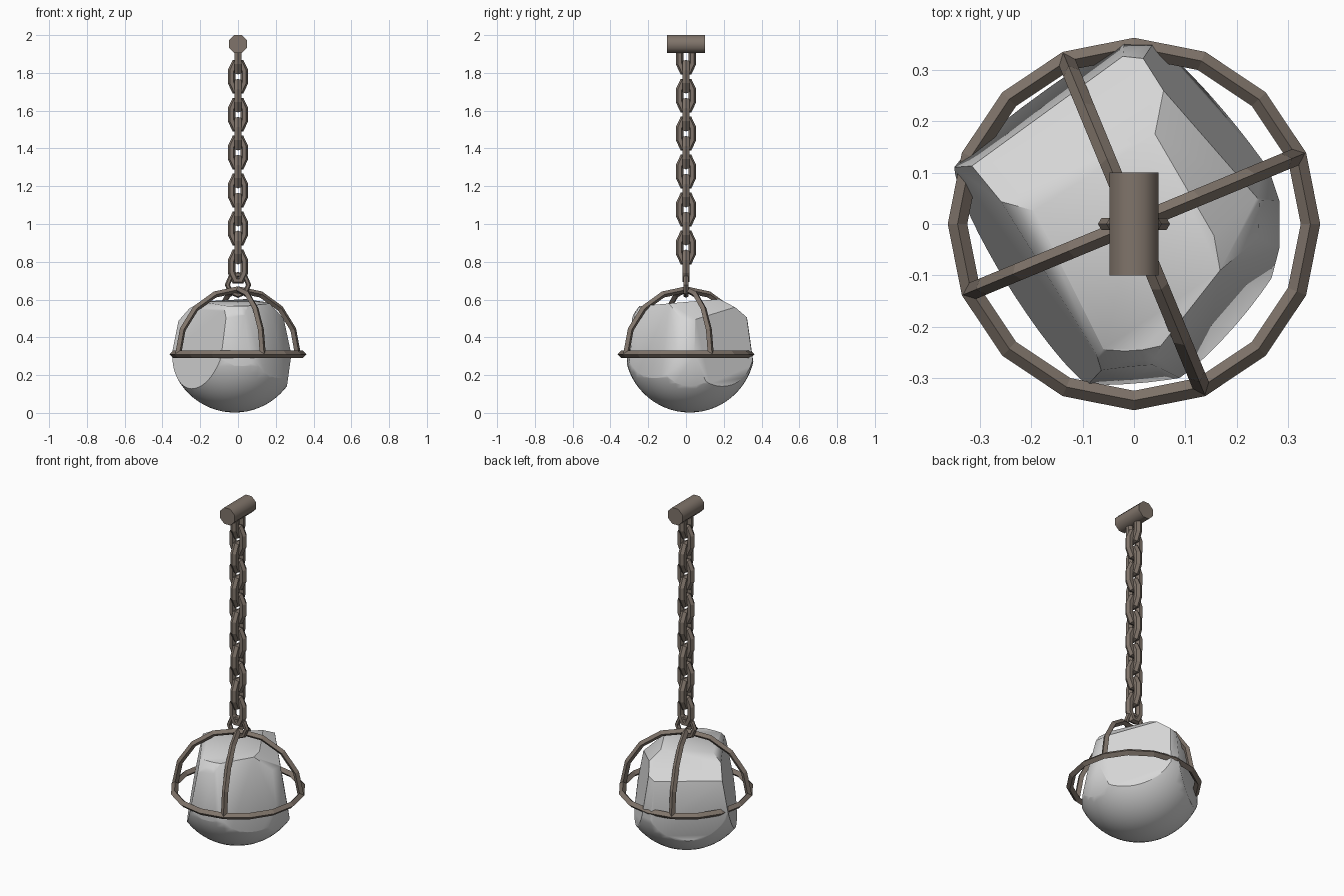
import bpy, bmesh
from math import sin, cos, pi, radians
from mathutils import Vector, Matrix

cube = bpy.data.objects.get("Cube")
if cube:
    bpy.data.objects.remove(cube)


def material(name, rgb):
    m = bpy.data.materials.new(name)
    m.use_nodes = True
    m.diffuse_color = (*rgb, 1)
    m.node_tree.nodes["Principled BSDF"].inputs["Base Color"].default_value = (*rgb, 1)
    return m


IRON = material("brown_iron", (0.215, 0.175, 0.145))
STONE = material("pale_stone", (0.68, 0.68, 0.68))


def finish(bm, name, mat, smooth_angle=0):
    """Turn the mesh into an object, smooth where faces meet below the angle."""
    bmesh.ops.recalc_face_normals(bm, faces=bm.faces)
    for f in bm.faces:
        f.smooth = smooth_angle > 0
    for e in bm.edges:
        e.smooth = e.calc_face_angle(0) < radians(smooth_angle)
    mesh = bpy.data.meshes.new(name)
    bm.to_mesh(mesh)
    bm.free()
    mesh.materials.append(mat)
    ob = bpy.data.objects.new(name, mesh)
    bpy.context.scene.collection.objects.link(ob)


def tube(name, path, normal, radius, sides=4, closed=True):
    """Sweep a polygon section along a path lying in the plane of the normal."""
    bm = bmesh.new()
    normal = Vector(normal).normalized()
    n = len(path)
    rings = []
    for i, p in enumerate(path):
        a = path[(i - 1) % n] if closed or i > 0 else p
        b = path[(i + 1) % n] if closed or i < n - 1 else p
        out = (b - a).normalized().cross(normal)
        angles = [2 * pi * k / sides for k in range(sides)]
        rings.append([bm.verts.new(p + radius * (cos(t) * out + sin(t) * normal))
                      for t in angles])
    for i in range(n if closed else n - 1):
        r, s = rings[i], rings[(i + 1) % n]
        for k in range(sides):
            j = (k + 1) % sides
            bm.faces.new((r[k], r[j], s[j], s[k]))
    if not closed:
        bm.faces.new(rings[0])
        bm.faces.new(rings[-1])
    finish(bm, name, IRON)


def oval(center, across, half_width, half_height, start):
    """Eight points of an upright oval loop."""
    across = Vector(across)
    up = Vector((0, 0, 1))
    angles = [start + pi * k / 4 for k in range(8)]
    return [Vector(center) + across * half_width * cos(t) + up * half_height * sin(t)
            for t in angles]


# Boulder: a ball hewn by flat cuts (azimuth, elevation, distance from its centre)
CUTS = [(126, 6, 0.263), (126, 54, 0.26),    # back right side and shoulder
        (212, 10, 0.224), (212, 50, 0.28),   # front right side and shoulder
        (-39, 13, 0.26),                     # front left side
        (39, 9, 0.24), (25, 50, 0.272),      # back left side and shoulder
        (0, 12, 0.286), (0, -8, 0.303), (5, 45, 0.288),  # blunted left corner
        (-85, 7, 0.316), (88, 8, 0.322),     # blunted front and back corners
        (-90, 85, 0.241)]                    # top
bm = bmesh.new()
bmesh.ops.create_uvsphere(bm, u_segments=48, v_segments=32, radius=0.345)
for azimuth, elevation, distance in CUTS:
    az, el = radians(azimuth), radians(elevation)
    n = Vector((cos(el) * cos(az), cos(el) * sin(az), sin(el)))
    cut = bmesh.ops.bisect_plane(bm, geom=bm.verts[:] + bm.edges[:] + bm.faces[:],
                                 plane_co=n * distance, plane_no=n, clear_outer=True)
    rim = [e for e in cut["geom_cut"] if isinstance(e, bmesh.types.BMEdge)]
    if rim:
        bmesh.ops.edgeloop_fill(bm, edges=rim)
bmesh.ops.translate(bm, verts=bm.verts, vec=(-0.018, 0.02, 0.347))
finish(bm, "boulder", STONE, 42)

# Cage: one level hoop and two crossing half hoops
HOOP_Z, HOOP_R = 0.31, 0.343
hoop = [Vector((HOOP_R * cos(pi * k / 8), HOOP_R * sin(pi * k / 8), HOOP_Z))
        for k in range(16)]
tube("cage_hoop", hoop, (0, 0, 1), 0.019)
for i in range(2):
    az = radians(22.5 + 90 * i)
    across = Vector((cos(az), sin(az), 0))
    arch = [across * HOOP_R * cos(pi * k / 8)
            + Vector((0, 0, HOOP_Z + HOOP_R * sin(pi * k / 8))) for k in range(9)]
    tube(f"cage_arch_{i + 1}", arch, (-sin(az), cos(az), 0), 0.017, closed=False)

# Shackle ring round the crossing of the arches
tube("shackle_ring", oval((0, 0, 0.678), (1, 0, 0), 0.056, 0.055, 0), (0, 1, 0), 0.014, sides=6)

# Chain: links turned a quarter each step
for i in range(12):
    flat = i % 2 == 0
    across, normal = ((1, 0, 0), (0, 1, 0)) if flat else ((0, 1, 0), (1, 0, 0))
    tube(f"chain_link_{i + 1}", oval((0, 0, 0.775 + 0.1005 * i), across, 0.036, 0.08, pi / 8),
         normal, 0.021, sides=6)

# Mounting bar
bm = bmesh.new()
bmesh.ops.create_cone(bm, cap_ends=True, segments=8, radius1=0.0515, radius2=0.0515, depth=0.2)
turn = Matrix.Rotation(pi / 2, 4, "X") @ Matrix.Rotation(pi / 8, 4, "Z")
bmesh.ops.transform(bm, matrix=Matrix.Translation((0, 0, 1.952)) @ turn, verts=bm.verts)
finish(bm, "mounting_bar", IRON, 50)
